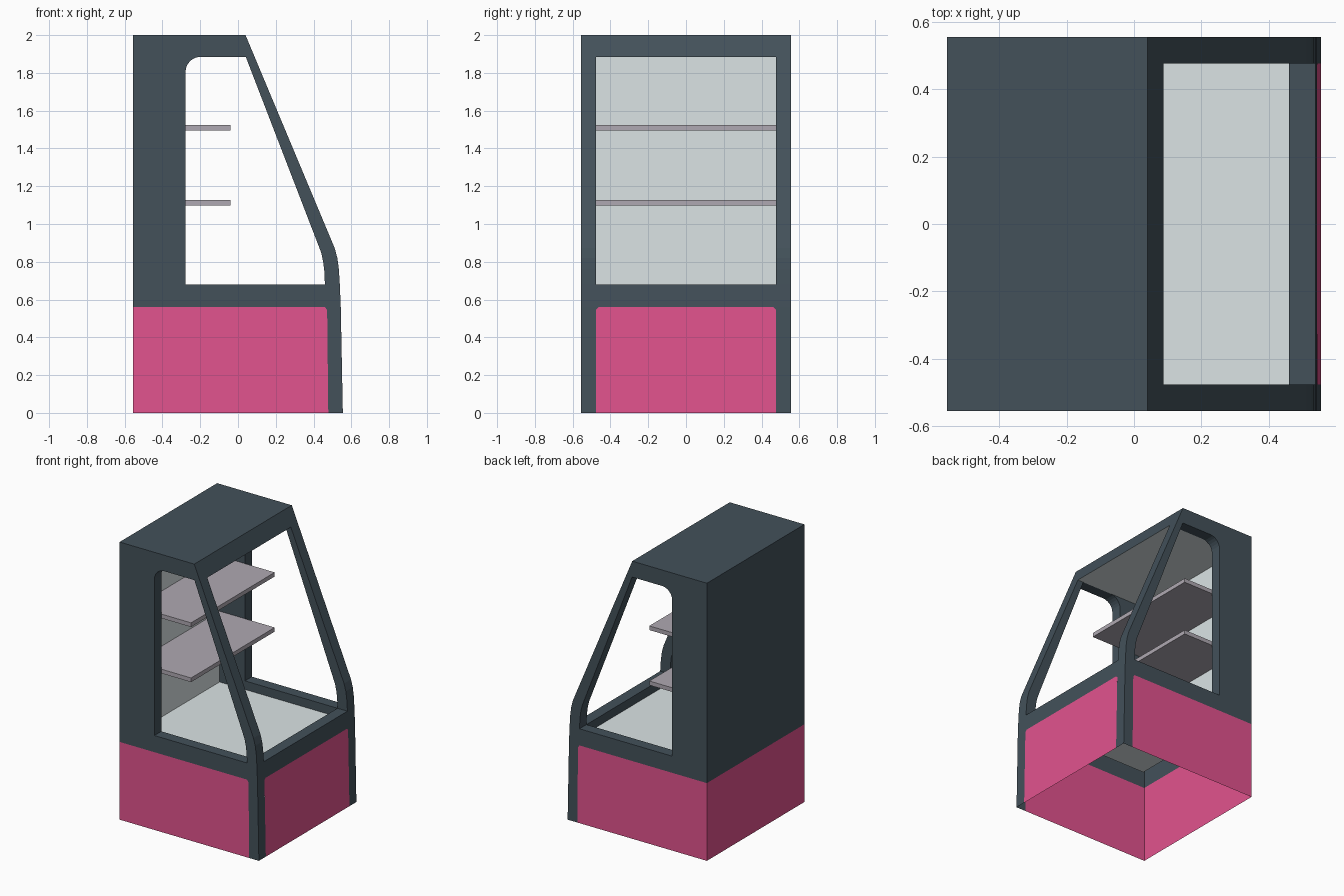
import bpy, bmesh, math

if "Cube" in bpy.data.objects:
    bpy.data.objects.remove(bpy.data.objects["Cube"])


def lin(c):
    return tuple(((v / 255 + 0.055) / 1.055) ** 2.4 if v > 10 else v / 3294 for v in c) + (1,)


def material(name, rgb):
    m = bpy.data.materials.new(name)
    m.diffuse_color = lin(rgb)
    m.use_nodes = True
    m.node_tree.nodes["Principled BSDF"].inputs["Base Color"].default_value = m.diffuse_color
    return m


SLATE = material("slate", (67, 81, 90))
PINK = material("pink", (226, 83, 142))
LIGHT = material("pale_grey", (219, 228, 229))
SHELF = material("shelf_grey", (175, 169, 178))


def poly(bm, pts):
    return bm.faces.new([bm.verts.new(p) for p in pts])


def finish(bm, name, mat):
    bmesh.ops.remove_doubles(bm, verts=bm.verts[:], dist=0.0005)
    bmesh.ops.recalc_face_normals(bm, faces=bm.faces[:])
    me = bpy.data.meshes.new(name)
    bm.to_mesh(me)
    bm.free()
    me.materials.append(mat)
    ob = bpy.data.objects.new(name, me)
    bpy.context.collection.objects.link(ob)
    return ob


W, I = 0.555, 0.476          # outer and inner half width
BACK, WALL = -0.555, -0.48   # rear face and inner rear wall
WIN = -0.278                 # rear edge of the side windows
BASE, FLOOR, SILL, LINTEL, TOP = 0.56, 0.618, 0.68, 1.885, 2.0

# Display front, from the ground to the top edge (x, z)
front = [(0.555, 0), (0.544, BASE), (0.539, SILL), (0.534, 0.76), (0.526, 0.82),
         (0.512, 0.872), (0.088, LINTEL), (0.04, TOP)]
# Side window outline with one rounded corner
slant = [(0.46, SILL), (0.457, 0.75), (0.451, 0.80), (0.44, 0.85), (0.041, LINTEL)]
arc = [(WIN + 0.08 - 0.08 * math.sin(a), LINTEL - 0.08 + 0.08 * math.cos(a))
       for a in [i * math.pi / 12 for i in range(7)]]
window = [(WIN, SILL)] + slant + arc
# Top edge of the side panel
notch = [(0.478, 0), (0.472, 0.545), (0.46, BASE)]

frame = bmesh.new()
for s in (-1, 1):
    # Side skin with the window hole
    edges = []
    for loop in ([(BACK, BASE)] + notch[::-1] + front + [(BACK, TOP)], window):
        vs = [frame.verts.new((x, s * W, z)) for x, z in loop]
        edges += [frame.edges.new((vs[i - 1], vs[i])) for i in range(len(vs))]
    bmesh.ops.triangle_fill(frame, edges=edges, use_beauty=True, normal=(0, s, 0))
    # Window reveal
    for (x0, z0), (x1, z1) in zip(window, window[1:] + window[:1]):
        poly(frame, [(x0, s * W, z0), (x1, s * W, z1), (x1, s * I, z1), (x0, s * I, z0)])
    # Inner post face, inner side wall behind the window and strip below it
    poly(frame, [(x, s * I, z) for x, z in front[2:7] + slant[::-1]])
    poly(frame, [(x, s * I, z) for x, z in
                 arc + [(WIN, SILL), (WALL, SILL), (WALL, LINTEL)]])
    poly(frame, [(x, s * I, z) for x, z in
                 [(WALL, FLOOR), (0.46, FLOOR), (0.46, SILL), (WIN, SILL), (WALL, SILL)]])
    # Front face of the post
    for (x0, z0), (x1, z1) in zip(front, front[1:]):
        poly(frame, [(x0, s * I, z0), (x0, s * W, z0), (x1, s * W, z1), (x1, s * I, z1)])
    # Small corner of the front panel cutout
    poly(frame, [(0.544, s * I, BASE), (0.544, s * (I - 0.013), BASE),
                 (0.5443, s * I, BASE - 0.013)])


def band(bm, p, q, w):
    poly(bm, [(p[0], -w, p[1]), (p[0], w, p[1]), (q[0], w, q[1]), (q[0], -w, q[1])])


# Front rail, lintel, sill with its inner lip, roof and back
band(frame, front[1], front[2], I)
band(frame, front[6], front[7], I)
band(frame, slant[0], front[2], I)
band(frame, slant[0], (0.46, FLOOR), I)
band(frame, front[7], (BACK, TOP), W)
band(frame, (BACK, TOP), (BACK, BASE), W)
finish(frame, "cabinet_frame", SLATE)

# Lower panels on the sides, front and back
panels = bmesh.new()
for s in (-1, 1):
    poly(panels, [(x, s * W, z) for x, z in [(BACK, 0)] + notch + [(BACK, BASE)]])
band(panels, (BACK, 0), (BACK, BASE), W)
poly(panels, [(0.555, -I, 0), (0.555, I, 0), (0.5443, I, BASE - 0.013),
              (0.544, I - 0.013, BASE), (0.544, 0.013 - I, BASE), (0.5443, -I, BASE - 0.013)])
finish(panels, "lower_panels", PINK)

# Inner lining: sunken floor, rear wall and ceiling
liner = bmesh.new()
band(liner, (WALL, FLOOR), (0.46, FLOOR), I)
band(liner, (WALL, FLOOR), (WALL, LINTEL), I)
band(liner, (WALL, LINTEL), front[6], I)
finish(liner, "inner_lining", LIGHT)

# Two shelves reaching back to the rear wall
for name, z in (("lower_shelf", 1.098), ("upper_shelf", 1.495)):
    bm = bmesh.new()
    bmesh.ops.create_cube(bm, size=1)
    for v in bm.verts:
        v.co = (-0.041 if v.co.x > 0 else WALL, v.co.y * 2 * I, z + 0.015 + v.co.z * 0.03)
    finish(bm, name, SHELF)
